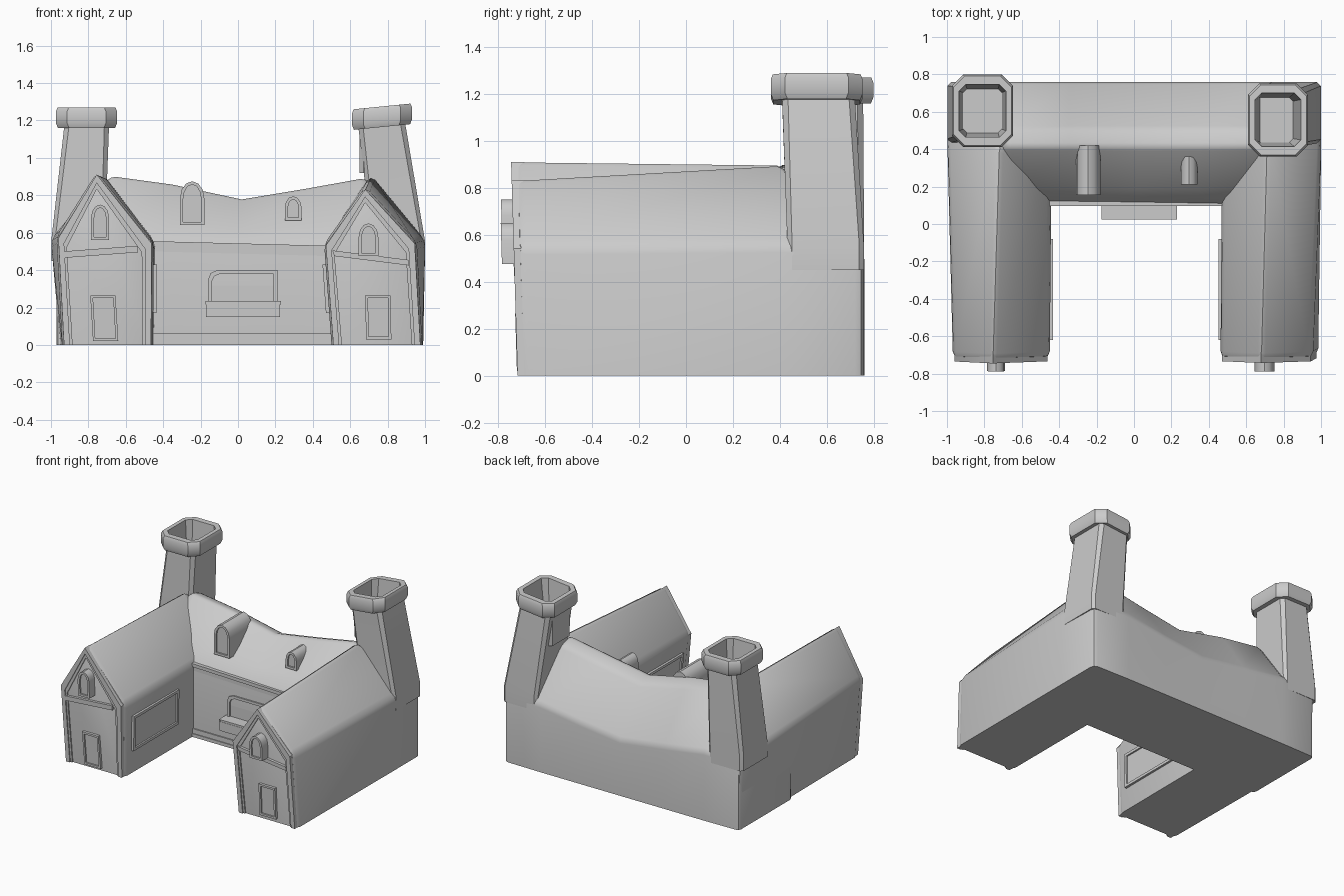
import bpy, bmesh, math

if "Cube" in bpy.data.objects:
    bpy.data.objects.remove(bpy.data.objects["Cube"])

def finish(name, bm, angle=35):
    bmesh.ops.recalc_face_normals(bm, faces=bm.faces[:])
    me = bpy.data.meshes.new(name)
    bm.to_mesh(me)
    bm.free()
    ob = bpy.data.objects.new(name, me)
    bpy.context.collection.objects.link(ob)
    bpy.ops.object.select_all(action='DESELECT')
    ob.select_set(True)
    bpy.context.view_layer.objects.active = ob
    bpy.ops.object.shade_smooth_by_angle(angle=math.radians(angle))
    return ob

def loft(name, rings, bevel=0.0):
    """Skin closed rings of equal length, capped at both ends."""
    bm = bmesh.new()
    vs = [[bm.verts.new(p) for p in r] for r in rings]
    n = len(rings[0])
    for a, b in zip(vs, vs[1:]):
        for i in range(n):
            j = (i + 1) % n
            bm.faces.new((a[i], a[j], b[j], b[i]))
    bm.faces.new(vs[0])
    bm.faces.new(vs[-1])
    bmesh.ops.recalc_face_normals(bm, faces=bm.faces[:])
    if bevel:
        es = [e for e in bm.edges if max(v.co.z for v in e.verts) > 0.3
              and e.calc_face_angle(0) > 0.4]
        bmesh.ops.bevel(bm, geom=es, offset=bevel, segments=2, profile=0.5,
                        affect='EDGES', clamp_overlap=True)
    return finish(name, bm)

def front(y0, lean=0.0):
    return lambda u, v, d: (u, y0 - lean * v - d, v)

def side(x0, s, lean=0.0):
    return lambda u, v, d: (x0 + lean * v + s * d, u, v)

def prism(name, pts, m, d0, d1):
    return loft(name, [[m(u, v, d) for u, v in pts] for d in (d0, d1)])

def frame(name, outer, inner, m, d0, d1, closed=True):
    bm = bmesh.new()
    q = [[bm.verts.new(m(*o, d0)), bm.verts.new(m(*o, d1)),
          bm.verts.new(m(*i, d1)), bm.verts.new(m(*i, d0))]
         for o, i in zip(outer, inner)]
    pairs = list(zip(q, q[1:])) + ([(q[-1], q[0])] if closed else [])
    for a, b in pairs:
        for k in range(4):
            l = (k + 1) % 4
            bm.faces.new((a[k], a[l], b[l], b[k]))
    if not closed:
        bm.faces.new(q[0])
        bm.faces.new(q[-1])
    return finish(name, bm)

def rect(x0, x1, z0, z1, skew=0.0):
    return [(x0, z0), (x1, z0), (x1 + skew, z1), (x0 + skew, z1)]

def arch(x0, x1, z0, z1):
    h, xm = (x1 - x0) / 2, (x0 + x1) / 2
    zs = z1 - h * 1.4
    return [(x0, z0), (x1, z0)] + [
        (xm + h * math.cos(t * math.pi / 6), zs + (z1 - zs) * math.sin(t * math.pi / 6))
        for t in range(7)]

def inset(pts, t):
    us, vs = [p[0] for p in pts], [p[1] for p in pts]
    cu, cv = (min(us) + max(us)) / 2, (min(vs) + max(vs)) / 2
    hu, hv = (max(us) - min(us)) / 2, (max(vs) - min(vs)) / 2
    return [(cu + (u - cu) * (1 - t / hu), cv + (v - cv) * (1 - t / hv)) for u, v in pts]

def opening(name, pts, m, d0, d1, t=0.015, depth=0.012):
    """Raised surround with a panel set slightly back."""
    frame(name + "_surround", pts, inset(pts, t), m, d0, d1)
    prism(name + "_panel", inset(pts, t * 0.9), m, d0, d1 - depth)

# Main range with sagging ridge; section is (x, ridge y, ridge z, back eave z)
def main_section(x, ridge, mid, eave):
    return [(x, y, z) for y, z in ((0.115, 0), (0.105, 0.53), (0.19, mid), (0.41, ridge),
                                   (0.51, ridge - 0.035), (0.76, eave), (0.76, 0))]
loft("main_range", [
    [(-0.97, y, z) for y, z in ((0.12, 0), (0.12, 0.5), (0.3, 0.54), (0.5, 0.58),
                                (0.6, 0.58), (0.755, 0.52), (0.755, 0))],
    main_section(-0.68, 0.91, 0.65, 0.52), main_section(-0.35, 0.865, 0.64, 0.47),
    main_section(0.02, 0.785, 0.62, 0.42), main_section(0.35, 0.84, 0.63, 0.46),
    main_section(0.68, 0.9, 0.65, 0.51),
    [(0.975, y, z) for y, z in ((0.12, 0), (0.12, 0.5), (0.3, 0.54), (0.5, 0.58),
                                (0.6, 0.58), (0.755, 0.52), (0.755, 0))]], 0.025)

# Wings: front profile, profile at the main ridge, and hipped rear profile
wings = {
    "left": ([(-0.94, 0), (-0.97, 0.58), (-0.755, 0.925), (-0.45, 0.55), (-0.455, 0)],
             [(-0.95, 0), (-1.0, 0.56), (-0.72, 0.912), (-0.44, 0.55), (-0.45, 0)],
             [(-0.95, 0), (-0.99, 0.56), (-0.85, 0.58), (-0.6, 0.5), (-0.6, 0)]),
    "right": ([(0.985, 0), (0.955, 0.55), (0.68, 0.845), (0.46, 0.54), (0.50, 0)],
              [(0.99, 0), (1.0, 0.56), (0.71, 0.91), (0.47, 0.55), (0.50, 0)],
              [(0.99, 0), (0.99, 0.56), (0.85, 0.58), (0.6, 0.5), (0.6, 0)])}
F = front(-0.70, 0.03)
for s, (a, b, c) in wings.items():
    loft(s + "_wing", [[F(u, v, 0) for u, v in a],
                       [(u, 0.41, v) for u, v in b],
                       [(u, 0.755, v) for u, v in c]], 0.035)
    # Gable border, stepped in two layers
    def scaled(k, h):
        out = []
        for u, v in a:
            cu = (a[0][0] + a[4][0]) / 2 + (a[2][0] - (a[0][0] + a[4][0]) / 2) * v / a[2][1]
            out.append((cu + (u - cu) * k, v * h))
        return out
    frame(s + "_gable_border", scaled(0.96, 0.985), scaled(0.83, 0.935), F, -0.04, 0.018, False)
    frame(s + "_gable_inner_border", scaled(0.85, 0.94), scaled(0.77, 0.90), F, -0.02, 0.009, False)

# Tie beams across the gables
prism("left_gable_beam", [(-0.935, 0.465), (-0.535, 0.495), (-0.535, 0.53), (-0.935, 0.50)], F, -0.02, 0.02)
prism("right_gable_beam", [(0.515, 0.475), (0.915, 0.425), (0.91, 0.455), (0.505, 0.505)], F, -0.02, 0.02)

# Gable windows and doors
opening("left_gable_window", arch(-0.785, -0.69, 0.56, 0.75), F, -0.01, 0.066, 0.016)
opening("right_gable_window", arch(0.645, 0.75, 0.475, 0.65), F, -0.01, 0.07, 0.016)
opening("left_door", rect(-0.775, -0.64, 0.02, 0.265, -0.015), F, -0.01, 0.02)
opening("right_door", rect(0.685, 0.82, 0.03, 0.265, -0.005), F, -0.01, 0.02)

# Courtyard side windows
for s, m in (("left", side(-0.455, 1, 0.01)), ("right", side(0.50, -1, -0.07))):
    opening(s + "_courtyard_window", rect(-0.62, -0.08, 0.17, 0.43), m, -0.01, 0.018, 0.02)

# Front wall trims, window and window box
M = front(0.115)
prism("eave_trim_upper", [(-0.47, 0.53), (0.49, 0.505), (0.49, 0.53), (-0.47, 0.555)], M, -0.04, 0.02)
prism("eave_trim_lower", [(-0.47, 0.50), (0.49, 0.475), (0.49, 0.51), (-0.47, 0.535)], M, -0.02, 0.012)
prism("plinth_lower", rect(-0.47, 0.51, 0.0, 0.025), M, -0.02, 0.016)
prism("plinth_upper", rect(-0.47, 0.51, 0.025, 0.06), M, -0.02, 0.01)
win = [(-0.16, 0.18), (0.21, 0.18), (0.21, 0.40), (-0.11, 0.40), (-0.145, 0.385), (-0.16, 0.35)]
opening("front_window", win, M, -0.01, 0.018, 0.02)
frame("window_box_rim", rect(-0.175, 0.23, 0.215, 0.235), rect(-0.165, 0.22, 0.22, 0.23), M, -0.01, 0.092)
prism("window_box", rect(-0.17, 0.225, 0.15, 0.23), M, -0.01, 0.09)

# Dormers run level back into the roof
for s, y0, y1, pts in (("large", 0.155, 0.42, arch(-0.31, -0.18, 0.64, 0.875)),
                       ("small", 0.21, 0.36, arch(0.25, 0.34, 0.665, 0.795))):
    m = front(y0)
    prism(s + "_dormer", pts, m, y0 - y1, -0.012)
    frame(s + "_dormer_border", pts, inset(pts, 0.017), m, -0.05, 0.0)

# Hollow chimneys: each ring is centre x, y, half sizes, height, corner cut
def chimney(name, rows, slope):
    rings = []
    for cx, cy, hx, hy, z, c, tilt in rows:
        r = []
        for sx, sy in ((1, 1), (-1, 1), (-1, -1), (1, -1)):
            p = [(hx, hy - c), (hx - c, hy)]
            for x, y in (p if sx * sy > 0 else p[::-1]):
                r.append((cx + sx * x, cy + sy * y, z + slope * tilt * sx * x))
        rings.append(r)
    return loft(name, rings)

def stack(name, base, top, cap, z, slope):
    chimney(name, [
        (*base, 0.45, 0.02, 0), (*base, 0.56, 0.02, 0), (*top, z, 0.025, 1),
        (cap[0], cap[1], cap[2] - 0.01, cap[3] - 0.01, z, 0.06, 1),
        (*cap, z + 0.025, 0.06, 1), (*cap, z + 0.09, 0.06, 1),
        (cap[0], cap[1], cap[2] - 0.008, cap[3] - 0.008, z + 0.11, 0.06, 1),
        (cap[0], cap[1], cap[2] - 0.038, cap[3] - 0.052, z + 0.11, 0.035, 1),
        (cap[0] - slope * 0.2, cap[1], cap[2] - 0.06, cap[3] - 0.075, 0.92, 0.02, 0)], slope)

stack("left_chimney", (-0.855, 0.597, 0.143, 0.162), (-0.81, 0.605, 0.12, 0.15),
      (-0.81, 0.605, 0.163, 0.193), 1.16, 0.0)
stack("right_chimney", (0.857, 0.595, 0.142, 0.163), (0.77, 0.565, 0.125, 0.155),
      (0.77, 0.557, 0.16, 0.195), 1.165, 0.1)
